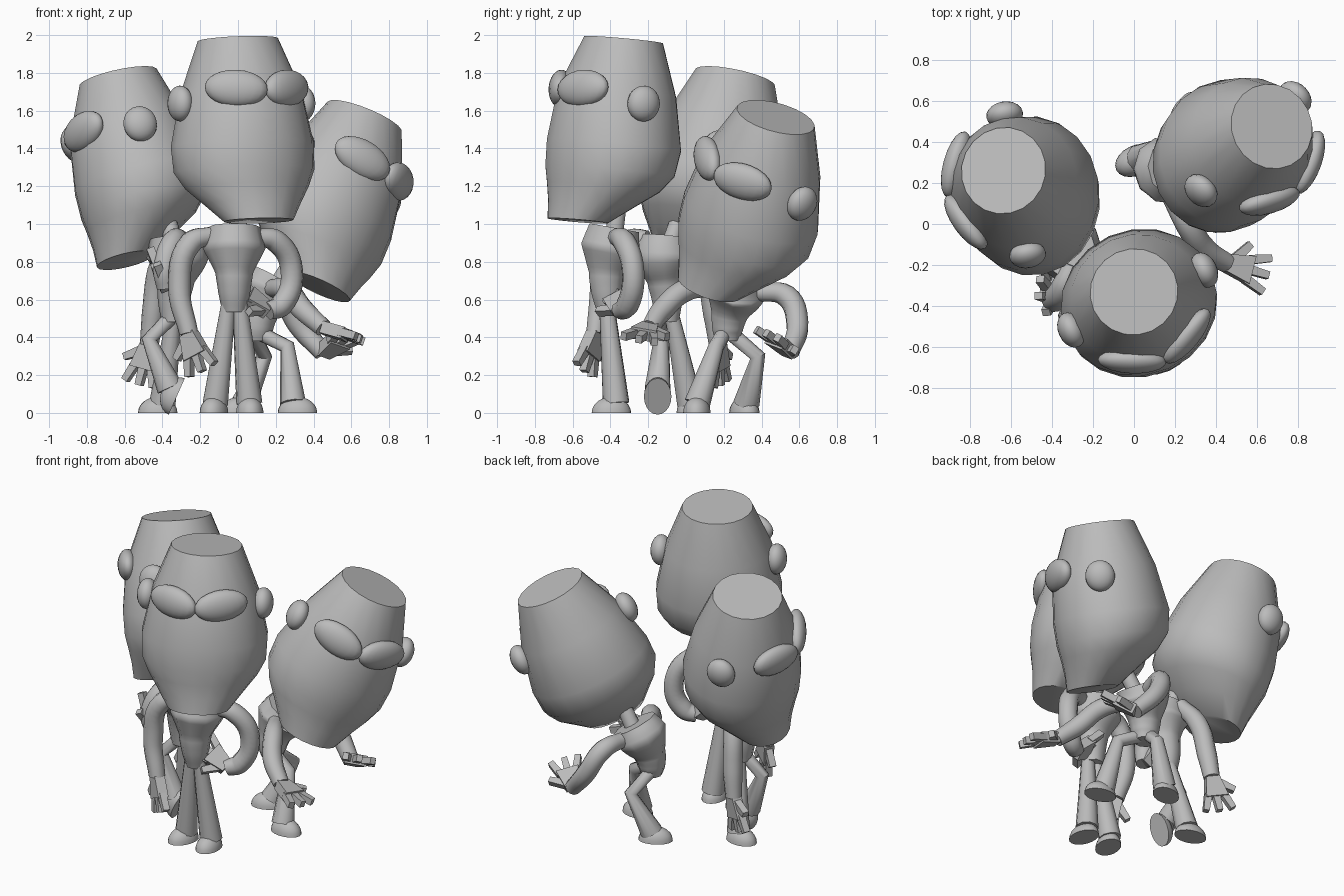
import bpy, bmesh, math
from mathutils import Vector, Matrix

cube = bpy.data.objects.get("Cube")
if cube:
    bpy.data.objects.remove(cube)

grey = bpy.data.materials.new("plain_grey")
grey.use_nodes = True
COLOUR = (0.5, 0.5, 0.5, 1)
grey.diffuse_color = COLOUR
grey.node_tree.nodes["Principled BSDF"].inputs["Base Color"].default_value = COLOUR


def add_mesh(name, mesh, matrix=Matrix(), angle=40):
    mesh.materials.clear()
    mesh.materials.append(grey)
    mesh.shade_smooth()
    mesh.set_sharp_from_angle(angle=math.radians(angle))
    ob = bpy.data.objects.new(name, mesh)
    ob.matrix_world = matrix
    bpy.context.collection.objects.link(ob)


def from_bmesh(name, bm, matrix=Matrix(), angle=40):
    bmesh.ops.recalc_face_normals(bm, faces=bm.faces)
    mesh = bpy.data.meshes.new(name)
    bm.to_mesh(mesh)
    bm.free()
    add_mesh(name, mesh, matrix, angle)


def frame(origin, forward, up):
    """Matrix whose -y is forward and whose z is close to up."""
    y = -Vector(forward).normalized()
    x = y.cross(Vector(up)).normalized()
    z = x.cross(y)
    return Matrix.Translation(origin) @ Matrix((x, y, z)).transposed().to_4x4()


def ellipsoid(name, matrix, radii):
    bm = bmesh.new()
    bmesh.ops.create_uvsphere(bm, u_segments=20, v_segments=12, radius=1,
                              matrix=Matrix.Diagonal((*radii, 1)))
    from_bmesh(name, bm, matrix, 60)


def tube(name, points, radii, kind="BEZIER"):
    """Limb swept along points with a radius at each."""
    curve = bpy.data.curves.new(name, "CURVE")
    curve.dimensions = "3D"
    curve.bevel_depth = 1
    curve.bevel_resolution = 3
    curve.resolution_u = 6
    curve.use_fill_caps = True
    spline = curve.splines.new(kind)
    pts = spline.bezier_points if kind == "BEZIER" else spline.points
    pts.add(len(points) - 1)
    for p, co, r in zip(pts, points, radii):
        p.radius = r
        if kind == "BEZIER":
            p.co = co
            p.handle_left_type = p.handle_right_type = "AUTO"
        else:
            p.co = (*co, 1)
    temp = bpy.data.objects.new(name, curve)
    bpy.context.collection.objects.link(temp)
    deps = bpy.context.evaluated_depsgraph_get()
    mesh = bpy.data.meshes.new_from_object(temp.evaluated_get(deps))
    bpy.data.objects.remove(temp)
    add_mesh(name, mesh, angle=50)


# Head rings: depth below the crown, forward shift, depth radius, width radius
HEAD = [(0, 0, .21, .215), (.28, .01, .315, .325), (.56, 0, .355, .385),
        (.7, .01, .34, .38), (.79, .04, .295, .335), (.88, .1, .225, .265),
        (.98, .17, .155, .19)]


def head(name, matrix):
    bm = bmesh.new()
    n = 20
    rings = []
    for down, fwd, depth, width in HEAD:
        rings.append([bm.verts.new((width * math.cos(a), depth * math.sin(a) - fwd, -down))
                      for a in (math.tau * i / n for i in range(n))])
    for a, b in zip(rings, rings[1:]):
        for i in range(n):
            bm.faces.new((a[i], a[(i + 1) % n], b[(i + 1) % n], b[i]))
    bm.faces.new(rings[0])
    bm.faces.new(rings[-1])
    from_bmesh(name + "_head", bm, matrix)
    for s, side in ((1, "left"), (-1, "right")):
        # Lenses wrap round the face, ears sit on the sides
        lens = (Matrix.Translation((s * .146, -.275, -.285))
                @ Matrix.Rotation(s * math.radians(26), 4, "Z")
                @ Matrix.Rotation(s * -.1, 4, "Y"))
        ellipsoid(f"{name}_{side}_lens", matrix @ lens, (.167, .062, .098))
        ear = Matrix.Translation((s * .355, -.01, -.34))
        ellipsoid(f"{name}_{side}_ear", matrix @ ear, (.063, .09, .095))


def hand(name, wrist, forward, flat):
    """Tapered palm, three spread fingers and a thumb."""
    m = frame(wrist, forward, flat)
    bm = bmesh.new()

    def block(length, w0, w1, thick, place):
        geo = bmesh.ops.create_cube(bm, size=1)["verts"]
        for v in geo:
            w = w0 if v.co.y > 0 else w1
            v.co = place @ Vector((v.co.x * w, (v.co.y - .5) * length, v.co.z * thick))

    block(.13, .085, .14, .065, Matrix())
    for k in (-1, 0, 1):
        block(.11, .045, .036, .042, Matrix.Translation((k * .048, -.11, 0))
              @ Matrix.Rotation(k * .35, 4, "Z"))
    block(.11, .05, .036, .042, Matrix.Translation((.03, -.035, 0)) @ Matrix.Rotation(1, 4, "Z"))
    from_bmesh(name, bm, m)


def foot(name, centre, forward, up=(0, 0, 1)):
    """Half dome with a flat sole."""
    bm = bmesh.new()
    bmesh.ops.create_uvsphere(bm, u_segments=20, v_segments=12, radius=1,
                              matrix=Matrix.Diagonal((.073, .105, .085, 1)))
    bmesh.ops.bisect_plane(bm, geom=bm.verts[:] + bm.edges[:] + bm.faces[:],
                           plane_co=(0, 0, 0), plane_no=(0, 0, 1), clear_inner=True)
    bmesh.ops.holes_fill(bm, edges=[e for e in bm.edges if e.is_boundary])
    from_bmesh(name, bm, frame(centre, forward, up))


def figure(name, crown, face, up, neck, torso, arms, legs):
    head(name, frame(crown, face, up))
    tube(name + "_neck", neck, [.05, .04])
    tube(name + "_torso", torso, [.065, .085, .1, .165, .14])
    for side, points, aim, flat in arms:
        tube(f"{name}_{side}_arm", points, [.048] + [.06] * (len(points) - 2) + [.05])
        hand(f"{name}_{side}_hand", points[-1], aim, flat)
    for side, points, toe, sole_up in legs:
        radii = [.04, .042, .07] if len(points) == 3 else [.04, .07]
        tube(f"{name}_{side}_leg", points, radii, "POLY")
        up_v = Vector(sole_up).normalized()
        toe_v = Vector(toe).normalized()
        foot(f"{name}_{side}_foot", Vector(points[-1]) - up_v * .05 + toe_v * .025, toe, sole_up)


UP = (0, 0, 1)

# Front figure, standing straight
figure("front_figure", (0, -.33, 1.975), (.41, -.91, .1), (-.04, .09, 1),
       [(0, -.38, .95), (0, -.33, 1.3)],
       [(-.02, -.41, .54), (-.02, -.42, .64), (-.02, -.42, .74), (-.02, -.4, .87), (-.02, -.38, .98)],
       [("left", [(.1, -.37, .93), (.2, -.33, .91), (.285, -.28, .75), (.23, -.31, .57), (.16, -.35, .54)],
         (-.7, -.1, .5), (.5, -.5, .7)),
        ("right", [(-.14, -.41, .94), (-.25, -.44, .9), (-.31, -.45, .66), (-.26, -.48, .42)],
         (.3, -.25, -.85), (.5, .8, 0))],
       [("left", [(.01, -.42, .58), (.06, -.37, .05)], (.1, -1, 0), UP),
        ("right", [(-.05, -.42, .58), (-.12, -.37, .05)], (-.3, -1, 0), UP)])

# Side figure, one foot lifted, head tipped sideways
figure("side_figure", (-.635, .26, 1.775), (-.97, -.2, -.17), (-.2, .2, .96),
       [(-.34, -.08, .9), (-.42, .02, 1.2)],
       [(-.34, -.1, .48), (-.34, -.1, .6), (-.33, -.11, .7), (-.32, -.12, .82), (-.33, -.11, .93)],
       [("left", [(-.3, -.2, .92), (-.34, -.3, .91), (-.39, -.37, .76), (-.38, -.36, .66)],
         (-.25, .3, .6), (1, 0, .3)),
        ("right", [(-.36, 0, .9), (-.42, .1, .75), (-.45, .15, .52), (-.47, .17, .36)],
         (-.25, .05, -1), (.5, 1, 0))],
       [("left", [(-.36, -.11, .5), (-.47, -.13, .39), (-.36, -.15, .13)], (-.4, 0, -.9), (-.9, 0, .4)),
        ("right", [(-.34, -.07, .5), (-.4, .02, .05)], (-1, .1, 0), UP)])

# Back figure, leaning with arms held out
figure("back_figure", (.67, .475, 1.565), (.68, -.74, -.08), (.35, .24, .9),
       [(.2, .26, .66), (.38, .24, .95)],
       [(.1, .22, .38), (.1, .22, .44), (.11, .23, .52), (.15, .26, .64), (.19, .27, .71)],
       [("left", [(.2, .38, .64), (.24, .53, .62), (.32, .59, .47), (.45, .55, .32)],
         (.65, -.55, .45), (-.3, .6, .7)),
        ("right", [(.18, .14, .66), (.26, 0, .65), (.34, -.12, .55), (.45, -.19, .45)],
         (1, -.3, -.3), (.3, .1, 1))],
       [("left", [(.08, .24, .42), (.14, .38, .3), (.03, .32, .05)], (-.6, -.3, 0), UP),
        ("right", [(.12, .2, .42), (.26, .16, .35), (.29, .06, .05)], (1, -.1, 0), UP)])
